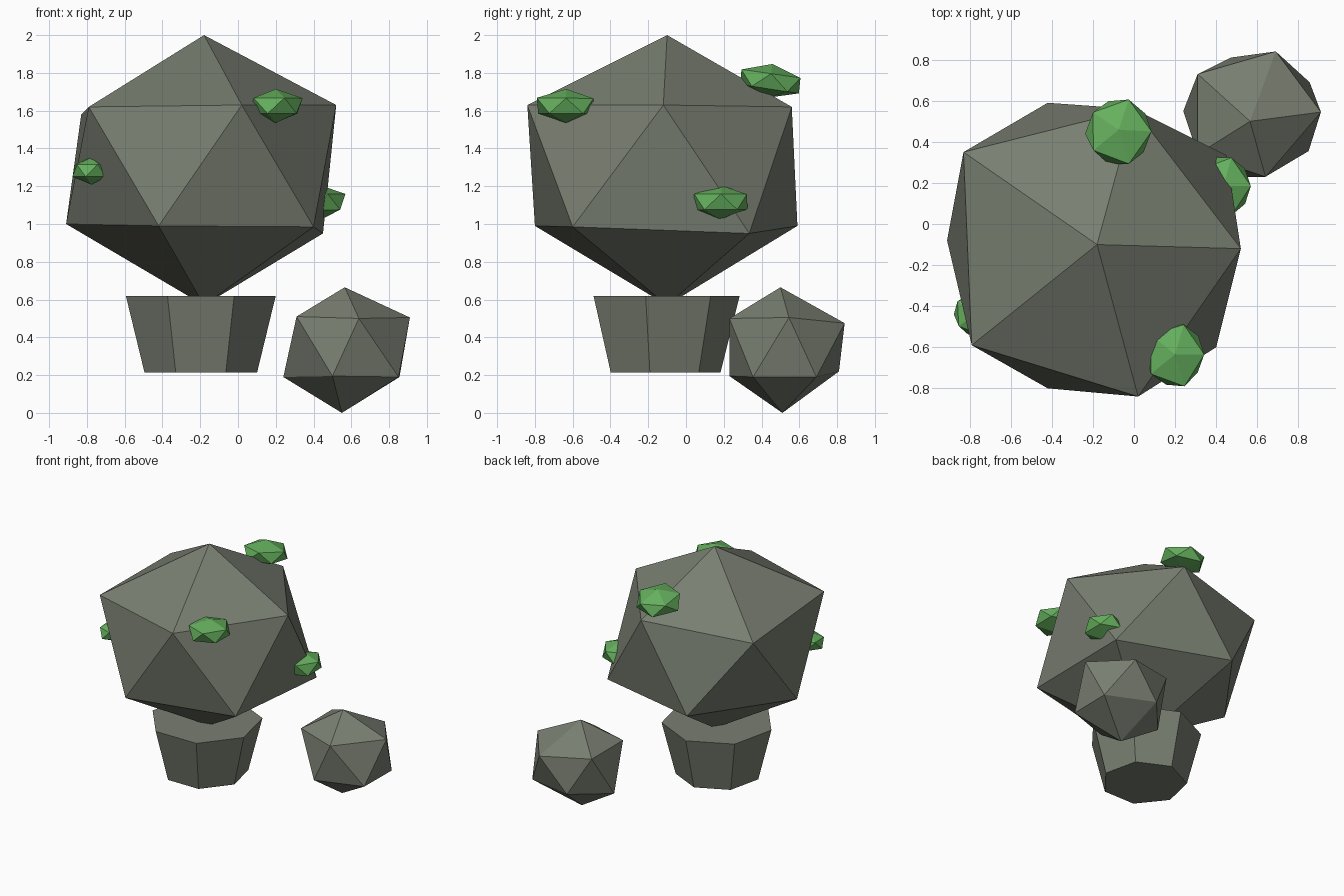
import bpy
import bmesh
import random
from math import sin, cos, pi, radians
from mathutils import Matrix, Vector

random.seed(4)

if "Cube" in bpy.data.objects:
    bpy.data.objects.remove(bpy.data.objects["Cube"], do_unlink=True)


def make_material(name, colour):
    mat = bpy.data.materials.new(name)
    mat.use_nodes = True
    mat.diffuse_color = colour
    mat.node_tree.nodes["Principled BSDF"].inputs["Base Color"].default_value = colour
    return mat


stone = make_material("grey green stone", (0.19, 0.21, 0.165, 1))
moss = make_material("moss green", (0.13, 0.43, 0.11, 1))


def finish(name, bm, material):
    """Turn a bmesh into a flat shaded object of one colour."""
    bmesh.ops.recalc_face_normals(bm, faces=bm.faces)
    mesh = bpy.data.meshes.new(name)
    bm.to_mesh(mesh)
    bm.free()
    mesh.materials.append(material)
    obj = bpy.data.objects.new(name, mesh)
    bpy.context.collection.objects.link(obj)
    return obj


def boulder(name, top, upper, lower, bottom):
    """Irregular twenty-sided rock: two rings of five corners and two tips."""
    bm = bmesh.new()
    tip, base = bm.verts.new(top), bm.verts.new(bottom)
    up = [bm.verts.new(p) for p in upper]
    low = [bm.verts.new(p) for p in lower]
    for i in range(5):
        j = (i + 1) % 5
        bm.faces.new((tip, up[i], up[j]))
        bm.faces.new((up[i], low[i], up[j]))
        bm.faces.new((up[j], low[i], low[j]))
        bm.faces.new((base, low[j], low[i]))
    return finish(name, bm, stone)


def moss_clump(name, centre, size, tilt=0):
    """Flattened twenty-sided tuft with slightly uneven corners."""
    bm = bmesh.new()
    bmesh.ops.create_icosphere(bm, subdivisions=1, radius=1)
    for v in bm.verts:
        v.co *= random.uniform(0.95, 1.05)
    place = (Matrix.Translation(centre) @ Matrix.Rotation(radians(tilt), 4, "X")
             @ Matrix.Diagonal(Vector(size)).to_4x4())
    bmesh.ops.transform(bm, matrix=place, verts=bm.verts)
    return finish(name, bm, moss)


def pedestal(name, centre, sides, levels):
    """Tapered block with closed ends; levels are (height, radius)."""
    bm = bmesh.new()
    rings = []
    for z, r in levels:
        angles = [2 * pi * i / sides for i in range(sides)]
        rings.append([bm.verts.new((centre[0] + r * sin(a), centre[1] + r * cos(a), z))
                      for a in angles])
    for i in range(sides):
        j = (i + 1) % sides
        bm.faces.new((rings[0][i], rings[0][j], rings[1][j], rings[1][i]))
    for ring in rings:
        bm.faces.new(ring)
    return finish(name, bm, stone)


# Stone base
pedestal("stone_base", (-0.197, -0.123), 7, [(0.215, 0.306), (0.62, 0.407)])

# Large boulder; rings run counter-clockwise from the +x corner
boulder("large_boulder",
        top=(-0.18, -0.1, 2.0),
        upper=[(0.52, -0.12, 1.63), (0.0, 0.56, 1.62), (-0.83, 0.35, 1.58),
               (-0.79, -0.59, 1.62), (0.02, -0.84, 1.63)],
        lower=[(0.45, 0.335, 0.95), (-0.42, 0.59, 0.99), (-0.91, -0.08, 1.0),
               (-0.42, -0.8, 0.99), (0.4, -0.6, 0.985)],
        bottom=(-0.18, -0.1, 0.57))

# Small boulder beside the base
boulder("small_boulder",
        top=(0.565, 0.5, 0.665),
        upper=[(0.91, 0.545, 0.505), (0.69, 0.84, 0.475), (0.31, 0.73, 0.51),
               (0.31, 0.34, 0.51), (0.64, 0.23, 0.5)],
        lower=[(0.855, 0.69, 0.19), (0.47, 0.81, 0.22), (0.24, 0.55, 0.19),
               (0.5, 0.23, 0.195), (0.85, 0.355, 0.19)],
        bottom=(0.55, 0.51, 0))

# Moss tufts on the large boulder
moss_clump("front_moss", (0.2, -0.635, 1.625), (0.158, 0.175, 0.092))
moss_clump("back_moss", (-0.075, 0.445, 1.755), (0.175, 0.182, 0.09), -8)
moss_clump("right_moss", (-0.775, -0.44, 1.283), (0.112, 0.115, 0.072))
moss_clump("left_moss", (0.435, 0.185, 1.117), (0.145, 0.165, 0.092))
